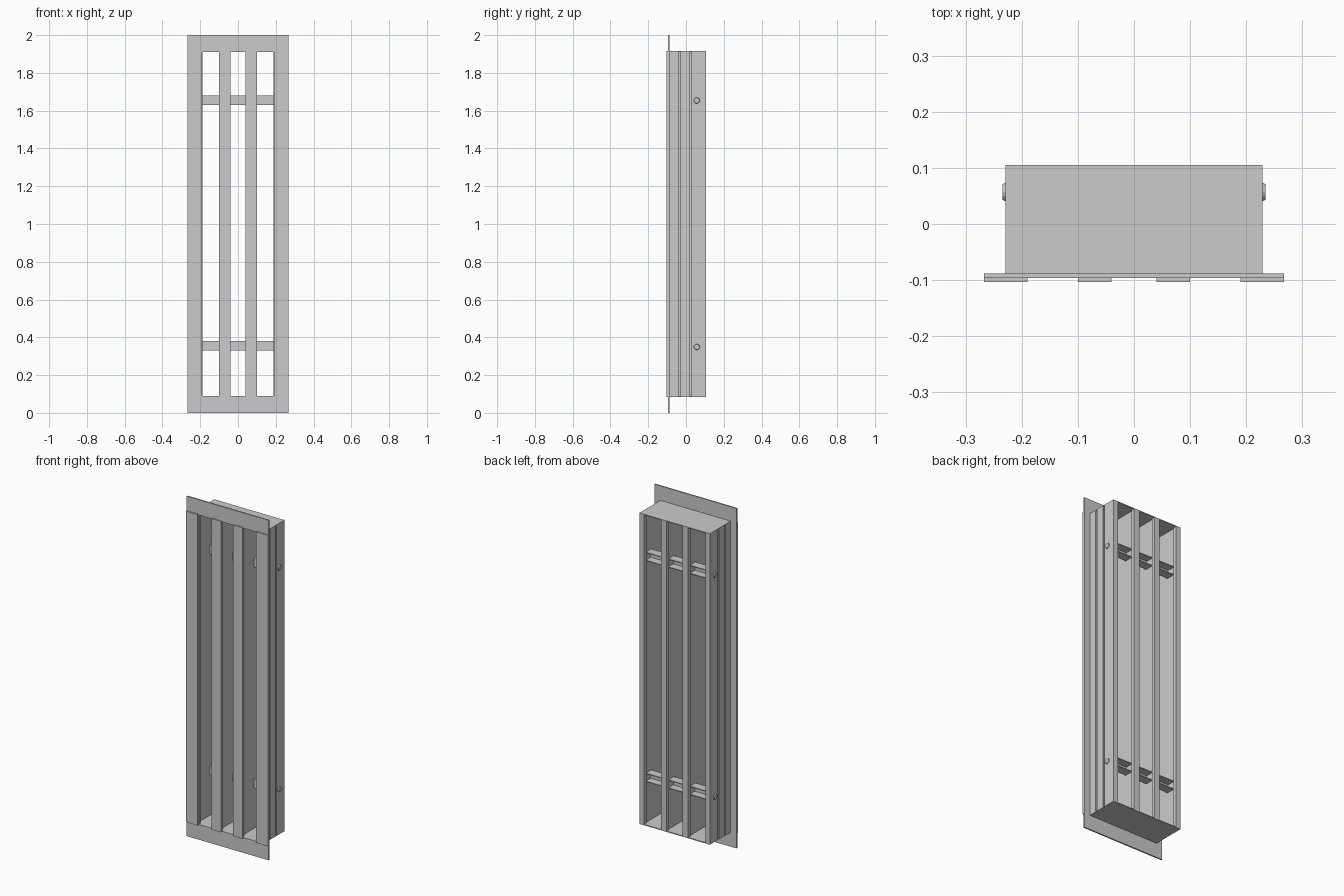
import bpy, bmesh, math
from mathutils import Matrix

if "Cube" in bpy.data.objects:
    bpy.data.objects.remove(bpy.data.objects["Cube"])

Z0, Z1 = 0.085, 1.915


def finish(bm, name):
    bmesh.ops.recalc_face_normals(bm, faces=bm.faces)
    me = bpy.data.meshes.new(name)
    bm.to_mesh(me)
    bm.free()
    ob = bpy.data.objects.new(name, me)
    bpy.context.collection.objects.link(ob)
    return ob


def box(name, x0, x1, y0, y1, z0, z1):
    return extrude_z(name, [(x0, y0), (x1, y0), (x1, y1), (x0, y1)], z0, z1)


def extrude_z(name, pts, z0, z1):
    bm = bmesh.new()
    f = bm.faces.new([bm.verts.new((x, y, z0)) for x, y in pts])
    r = bmesh.ops.extrude_face_region(bm, geom=[f])
    vs = [v for v in r["geom"] if isinstance(v, bmesh.types.BMVert)]
    bmesh.ops.translate(bm, vec=(0, 0, z1 - z0), verts=vs)
    return finish(bm, name)


# grooved side stiles with a front flange
stile = [(.190, -.103), (.267, -.103), (.267, -.088), (.229, -.088),
         (.229, -.040), (.221, -.040), (.221, -.030), (.229, -.030),
         (.229, .020), (.221, .020), (.221, .030), (.229, .030),
         (.229, .105), (.199, .105), (.199, .085), (.205, .080),
         (.205, -.070), (.187, -.080), (.187, -.092), (.190, -.092)]
for s, side in ((1, "right"), (-1, "left")):
    extrude_z(side + "_stile", [(s * x, y) for x, y in stile], Z0, Z1)

# mullions: wide front head, hollowed flanks, narrow rear edge
half = [(.030, -.103), (.030, -.088)]
for i in range(9):
    t = i / 8
    half.append((.012 + .015 * (1 - math.sin(t * math.pi / 2)), -.088 + .05 * t))
half += [(.012, .080), (.018, .085), (.018, .105)]
outline = half + [(-x, y) for x, y in reversed(half)]
for c, side in ((.07, "right"), (-.07, "left")):
    ob = extrude_z(side + "_mullion", [(x + c, y) for x, y in outline], Z0, Z1)
    bpy.ops.object.select_all(action='DESELECT')
    ob.select_set(True)
    bpy.context.view_layer.objects.active = ob
    bpy.ops.object.shade_smooth_by_angle(angle=math.radians(30))

for z, end in ((0, "bottom"), (Z1, "top")):
    # front rail and end cap
    box(end + "_front_rail", -.267, .267, -.096, -.088, z, z + .085)
    capz = Z0 if z == 0 else Z1 - .005
    box(end + "_cap", -.229, .229, -.096, .105, capz, capz + .005)

for zc, end in ((.355, "lower"), (1.655, "upper")):
    # cross channel, open towards the back
    bm = bmesh.new()
    prof = [(.030, -.026), (.080, -.026), (.080, -.021), (.035, -.021),
            (.035, .021), (.080, .021), (.080, .026), (.030, .026)]
    f = bm.faces.new([bm.verts.new((-.206, y, zc + z)) for y, z in prof])
    r = bmesh.ops.extrude_face_region(bm, geom=[f])
    bmesh.ops.translate(bm, vec=(.412, 0, 0), verts=[
        v for v in r["geom"] if isinstance(v, bmesh.types.BMVert)])
    finish(bm, end + "_cross_channel")
    # bolt heads on the outer sides
    for s, side in ((1, "right"), (-1, "left")):
        bm = bmesh.new()
        bmesh.ops.create_cone(
            bm, cap_ends=True, segments=12, radius1=.017, radius2=.014, depth=.007,
            matrix=Matrix.Translation((s * .231, .057, zc - .001 if zc > 1 else zc - .006))
            @ Matrix.Rotation(s * math.pi / 2, 4, 'Y'))
        finish(bm, end + "_" + side + "_bolt")
